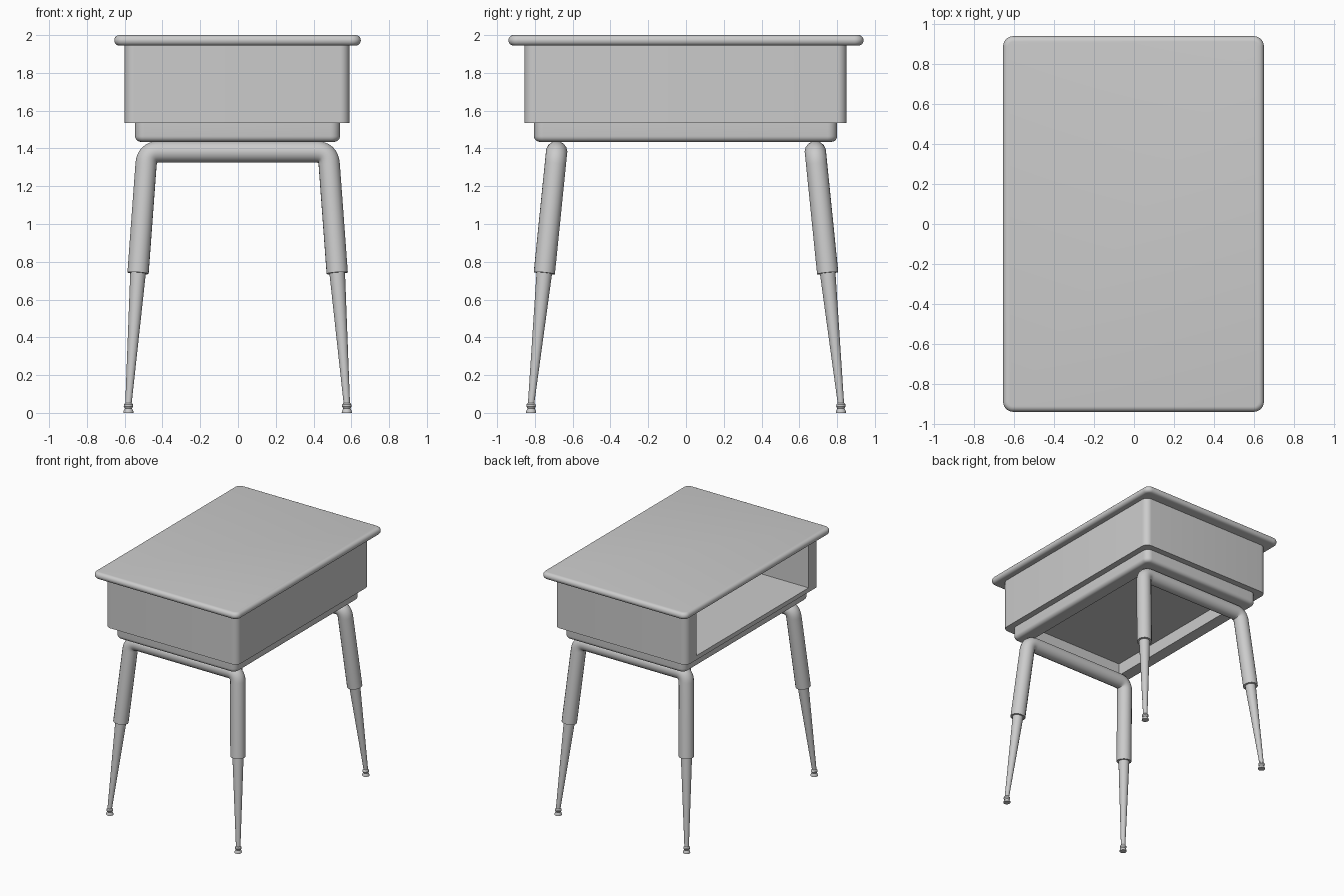
import bpy, bmesh, math
from mathutils import Vector

if "Cube" in bpy.data.objects:
    bpy.data.objects.remove(bpy.data.objects["Cube"])


def add_object(name, bm, smooth=True):
    bmesh.ops.recalc_face_normals(bm, faces=bm.faces)
    mesh = bpy.data.meshes.new(name)
    bm.to_mesh(mesh)
    bm.free()
    ob = bpy.data.objects.new(name, mesh)
    bpy.context.collection.objects.link(ob)
    if smooth:
        shade(ob)
    return ob


def shade(ob):
    bpy.ops.object.select_all(action='DESELECT')
    ob.select_set(True)
    bpy.context.view_layer.objects.active = ob
    bpy.ops.object.shade_smooth_by_angle(angle=math.radians(35))


def rounded_box(name, lo, hi, corner=0, top=0, bottom=0):
    """Box with rounded vertical corners and optional rounded rims."""
    bm = bmesh.new()
    bmesh.ops.create_cube(bm, size=1)
    lo, hi = Vector(lo), Vector(hi)
    for v in bm.verts:
        v.co = Vector([lo[i] + (v.co[i] + 0.5) * (hi[i] - lo[i]) for i in range(3)])
    if corner:
        edges = [e for e in bm.edges if abs(e.verts[0].co.z - e.verts[1].co.z) > 1e-4]
        bmesh.ops.bevel(bm, geom=edges, offset=corner, segments=8, profile=0.5, affect='EDGES')
    for z, r in ((hi.z, top), (lo.z, bottom)):
        if r:
            edges = [e for e in bm.edges if all(abs(v.co.z - z) < 1e-5 for v in e.verts)]
            bmesh.ops.bevel(bm, geom=edges, offset=r, segments=5, profile=0.5, affect='EDGES')
    return add_object(name, bm)


def cut(ob, lo, hi):
    """Subtract a plain box and remove the cutter."""
    cutter = rounded_box("cutter", lo, hi)
    cutter.hide_render = True
    mod = ob.modifiers.new("cut", 'BOOLEAN')
    mod.object, mod.operation, mod.solver = cutter, 'DIFFERENCE', 'EXACT'
    bpy.ops.object.select_all(action='DESELECT')
    bpy.context.view_layer.objects.active = ob
    ob.select_set(True)
    bpy.ops.object.modifier_apply(modifier=mod.name)
    bpy.data.objects.remove(cutter)
    shade(ob)


# Desk top
rounded_box("desk_top", (-0.655, -0.94, 1.945), (0.65, 0.94, 2.0), 0.05, 0.027, 0.026)

# Storage box, open on the -x side
box = rounded_box("storage_box", (-0.6, -0.855, 1.535), (0.59, 0.85, 1.95), 0.05)
cut(box, (-0.8, -0.72, 1.57), (0.5, 0.72, 1.93))

# Frame ring under the box
frame = rounded_box("under_frame", (-0.545, -0.805, 1.435), (0.54, 0.8, 1.54), 0.05, 0, 0.03)
cut(frame, (-0.43, -0.69, 1.3), (0.425, 0.685, 1.535))

# Leg axis: from elbow centre down to the foot
TOP = Vector((0.48, 0.685, 1.382))
FOOT = Vector((0.578, 0.82, 0.05))


def axis(z):
    return TOP.lerp(FOOT, (TOP.z - z) / (TOP.z - FOOT.z))


def leg_tube(name, side):
    """Bent tube: sleeve, elbow, crossbar, elbow, sleeve."""
    a = TOP - Vector((0.065, 0, 0))
    c = axis(TOP.z - 0.065)
    half = [axis(0.74)]
    for i in range(9):
        t = i / 8
        half.append(c * (1 - t) ** 2 + TOP * 2 * t * (1 - t) + a * t * t)
    path = half + [Vector((-p.x, p.y, p.z)) for p in reversed(half)]
    curve = bpy.data.curves.new(name, 'CURVE')
    curve.dimensions = '3D'
    curve.bevel_depth, curve.bevel_resolution = 0.057, 6
    curve.use_fill_caps = True
    spline = curve.splines.new('POLY')
    spline.points.add(len(path) - 1)
    for pt, p in zip(spline.points, path):
        pt.co = (p.x - 0.002, p.y * side, p.z, 1)
    ob = bpy.data.objects.new(name, curve)
    bpy.context.collection.objects.link(ob)
    bpy.ops.object.select_all(action='DESELECT')
    ob.select_set(True)
    bpy.context.view_layer.objects.active = ob
    bpy.ops.object.convert(target='MESH')
    shade(bpy.context.view_layer.objects.active)


def lower_leg(name, sx, sy):
    """Turned tapered leg with a small foot, leaning along the leg axis."""
    profile = [(0.027, 0), (0.026, 0.01), (0.019, 0.024), (0.025, 0.034),
               (0.024, 0.045), (0.017, 0.053), (0.041, 0.73), (0.041, 0.78)]
    n = 24
    bm = bmesh.new()
    rings = []
    for r, z in profile:
        c = axis(max(z, 0.05))
        rings.append([bm.verts.new((sx * c.x - 0.002 + r * math.cos(2 * math.pi * i / n),
                                    sy * c.y + r * math.sin(2 * math.pi * i / n), z))
                      for i in range(n)])
    for lo, hi in zip(rings, rings[1:]):
        for i in range(n):
            j = (i + 1) % n
            bm.faces.new((lo[i], lo[j], hi[j], hi[i]))
    bm.faces.new(rings[0])
    bm.faces.new(rings[-1])
    add_object(name, bm)


# Legs
for sy, end in ((-1, "front"), (1, "back")):
    leg_tube(end + "_leg_tube", sy)
    for sx, hand in ((-1, "left"), (1, "right")):
        lower_leg(f"{end}_{hand}_lower_leg", sx, sy)
